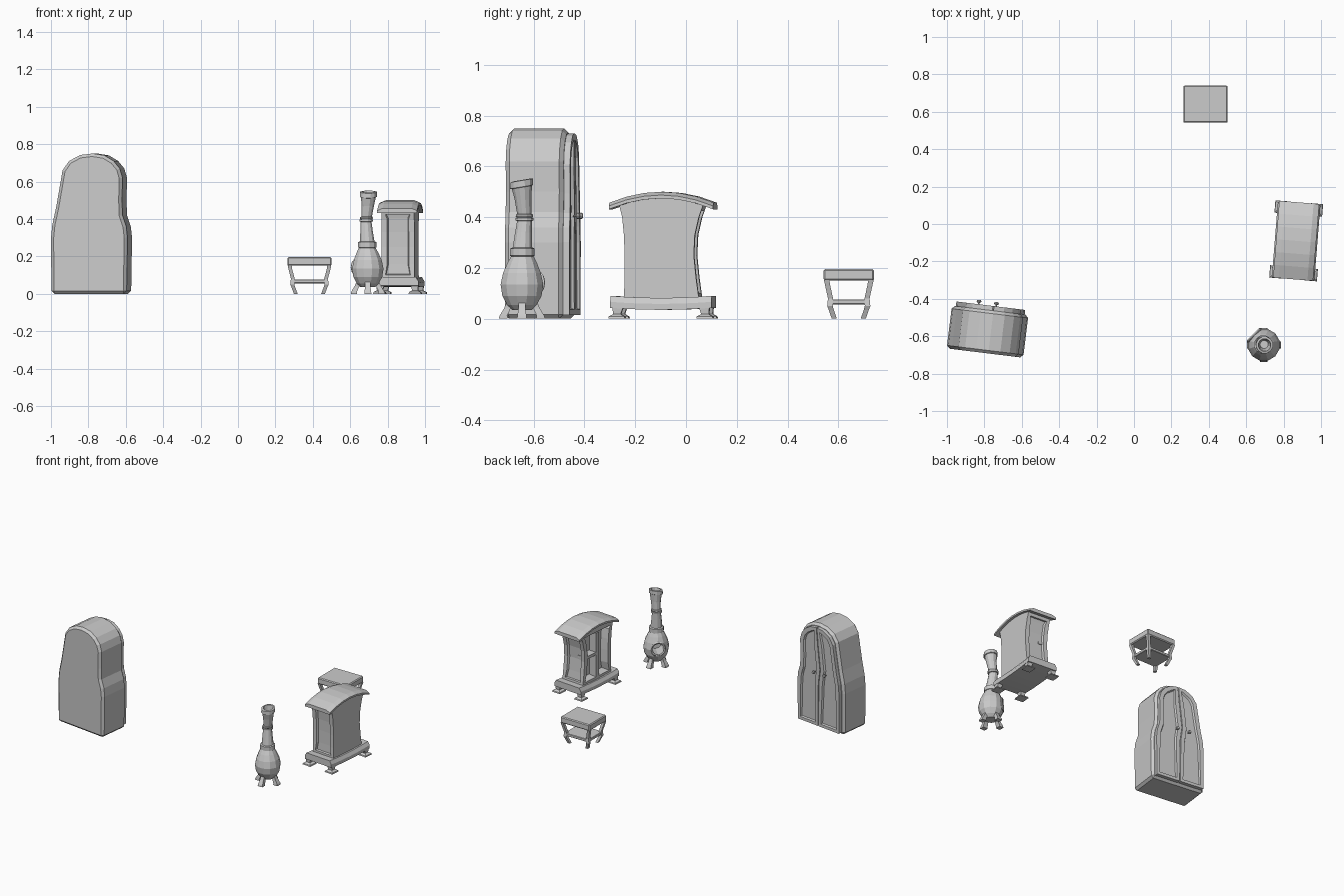
import bpy, bmesh, math
from mathutils import Matrix, Vector

if "Cube" in bpy.data.objects:
    bpy.data.objects.remove(bpy.data.objects["Cube"])

def frame(x, y, deg):
    return Matrix.Translation((x, y, 0)) @ Matrix.Rotation(math.radians(deg), 4, 'Z')

def loft_bm(rings):
    """Skin a stack of equal-length rings and cap both ends; returns bm and side faces by band."""
    bm = bmesh.new()
    vs = [[bm.verts.new(p) for p in r] for r in rings]
    n = len(rings[0])
    side = [[bm.faces.new((a[i], a[(i + 1) % n], b[(i + 1) % n], b[i])) for i in range(n)]
            for a, b in zip(vs, vs[1:])]
    caps = [bm.faces.new(vs[0]), bm.faces.new(vs[-1])]
    bmesh.ops.recalc_face_normals(bm, faces=bm.faces)
    return bm, side, caps

def finish(bm, name, M, bevel=0):
    me = bpy.data.meshes.new(name)
    bm.to_mesh(me)
    bm.free()
    ob = bpy.data.objects.new(name, me)
    ob.matrix_world = M
    bpy.context.collection.objects.link(ob)
    if bevel:
        m = ob.modifiers.new("bevel", 'BEVEL')
        m.width, m.segments, m.limit_method = bevel, 1, 'ANGLE'
        m.angle_limit = math.radians(40)
    return ob

def loft(name, rings, M, bevel=0):
    return finish(loft_bm(rings)[0], name, M, bevel)

def rect(x, y, z, hx, hy):
    return [(x - hx, y - hy, z), (x + hx, y - hy, z), (x + hx, y + hy, z), (x - hx, y + hy, z)]

def box(name, c, h, M, bevel=0):
    return loft(name, [rect(c[0], c[1], c[2] + s * h[2], h[0], h[1]) for s in (-1, 1)], M, bevel)

# ---------------- wardrobe ----------------
W = frame(-0.782, -0.576, -7)
left = [(-.205, 0), (-.207, .3), (-.2, .37), (-.18, .46), (-.145, .66), (-.11, .71), (-.05, .742), (.017, .75)]
right = [(.2, 0), (.205, .3), (.198, .36), (.178, .42), (.175, .5), (.178, .62), (.163, .67), (.13, .71), (.08, .74)]
outline = left + right[::-1]
loft("wardrobe_body", [[(x, y, z) for x, z in outline] for y in (-.115, .115)], W, .016)

split = [(0, .735), (.002, .6), (-.018, .43), (-.004, .33), (0, .015)]
def door(name, side, gap, pts):
    edge = [(.005 + (x - .005) * .9, .015 + z * .955) for x, z in pts]
    mid = [(x + gap, z) for x, z in split[1:]]
    poly = edge + [(.014 + gap, .73)] + mid
    bm, _, caps = loft_bm([[(x, y, z) for x, z in poly] for y in (.105, .14)])
    bmesh.ops.inset_region(bm, faces=[caps[1]], thickness=.008, depth=0)
    bmesh.ops.inset_region(bm, faces=[caps[1]], thickness=.022, depth=0)
    bmesh.ops.inset_region(bm, faces=[caps[1]], thickness=.007, depth=-.012)
    finish(bm, name, W)
door("left_door", -1, -.003, left[:-1])
door("right_door", 1, .003, right)

for x in (-.066, .028):
    knob = [(.004, .135), (.004, .148), (.011, .15), (.013, .156), (.009, .163)]
    loft("door_knob", [[(x + r * math.cos(a * math.pi / 4), y, .405 + r * math.sin(a * math.pi / 4))
                        for a in range(8)] for r, y in knob], W)

# ---------------- arched cabinet ----------------
C = frame(0.867, -0.09, -4.6)
prof = [(.08, -.148, .148), (.16, -.145, .137), (.25, -.145, .128), (.33, -.148, .132),
        (.40, -.155, .148), (.445, -.166, .164)]
bm, side, caps = loft_bm([rect(0, (a + b) / 2, z, .088, (b - a) / 2) for z, a, b in prof])
for i, thick, depth in ((0, .03, -.014), (2, .03, -.014), (3, .03, -.06)):
    fs = [band[i] for band in side]
    bmesh.ops.inset_region(bm, faces=fs, thickness=thick, depth=0)
    bmesh.ops.inset_region(bm, faces=fs, thickness=.006, depth=depth)
# raise the body top into the arch
top = bmesh.ops.extrude_face_region(bm, geom=[caps[1]])
tv = [v for v in top['geom'] if isinstance(v, bmesh.types.BMVert)]
for v in tv:
    v.co.y *= .35
    v.co.z = .48
bm.faces.remove(caps[1]) if caps[1].is_valid else None
finish(bm, "cabinet_body", C)
box("front_divider", (-.06, -.005, .26), (.028, .014, .16), C)
box("cabinet_shelf", (-.055, .06, .27), (.03, .06, .01), C)

def slab(name, hy, w, cham, z0, thick, rise):
    """Bowed slab with chamfered long edges."""
    rings = []
    for k in range(7):
        t = -1 + k / 3
        zt = z0 + rise * (1 - t * t)
        zb = zt - thick
        rings.append([(-w, t * hy, zb), (-w, t * hy, zt - thick * .5), (-w + cham, t * hy, zt),
                      (w - cham, t * hy, zt), (w, t * hy, zt - thick * .5), (w, t * hy, zb)])
    loft(name, rings, C)
slab("cabinet_roof", .206, .107, .03, .457, .026, .043)
slab("cabinet_base", .2, .114, .014, .09, .047, -.008)
for sx in (-1, 1):
    for sy in (-1, 1):
        x, y = sx * .095, sy * .174
        loft("cabinet_foot", [rect(x + sx * d, y + sy * d, z, h, h) for z, h, d in
                              ((0, .033, 0), (.009, .031, 0), (.018, .015, 0), (.05, .022, -.004))], C)

# ---------------- clay chimney stove ----------------
P = frame(0.694, -0.646, 0)
pot = [(0, 0, .035, .04), (0, 0, .055, .06), (0, 0, .09, .08), (0, 0, .135, .087), (0, 0, .18, .077),
       (-.002, .001, .22, .06), (-.003, .002, .246, .046), (-.003, .002, .248, .05), (-.003, .002, .276, .05),
       (-.003, .002, .28, .04), (-.007, .006, .34, .034), (-.009, .01, .385, .03), (-.009, .01, .387, .037),
       (-.009, .01, .396, .037), (-.008, .01, .398, .032), (-.008, .01, .404, .036), (-.007, .01, .411, .034),
       (-.006, .009, .413, .029), (0, .004, .47, .034), (.003, 0, .518, .041), (.003, -.001, .52, .047),
       (.004, -.001, .545, .046), (.004, -.001, .547, .034), (.002, .002, .48, .022)]
N = 12
def circle(cx, cy, z, r):
    k = .17 if z > .5 else .0
    return [(cx + r * math.cos(a), cy + r * math.sin(a), z + k * r * math.sin(a) - .1 * k * r)
            for a in (math.tau * (i + .5) / N for i in range(N))]
body = loft("stove_pot", [circle(*p) for p in pot], P)
# round fire opening facing the back left
facing = Vector((-1, 1, 0)).normalized()
R = P @ Matrix.Translation((0, 0, .142)) @ facing.to_track_quat('Z', 'Y').to_matrix().to_4x4()
cutter = loft("opening_cutter", [[(.043 * math.cos(math.tau * i / 12), .043 * math.sin(math.tau * i / 12), z)
                                  for i in range(12)] for z in (-.03, .15)], R)
cutter.hide_render = True
cutter.hide_viewport = False
cutter.display_type = 'WIRE'
b = body.modifiers.new("opening", 'BOOLEAN')
b.operation, b.object, b.solver = 'DIFFERENCE', cutter, 'EXACT'
bpy.ops.mesh.primitive_torus_add(major_segments=12, minor_segments=5, major_radius=.046, minor_radius=.008)
rim = bpy.context.object
rim.name = "opening_rim"
rim.matrix_world = R @ Matrix.Translation((0, 0, .073))
# splayed feet
for k in range(4):
    F = P @ Matrix.Rotation(k * math.pi / 2, 4, 'Z')
    loft("stove_foot", [rect(x, 0, z, hx, hy) for x, z, hx, hy in
                        ((.074, 0, .017, .019), (.073, .012, .015, .018), (.058, .04, .013, .014),
                         (.042, .07, .016, .014))], F)

# ---------------- stool ----------------
S = frame(0.382, 0.641, 0)
box("stool_top", (0, 0, .173), (.118, .099, .023), S, .006)
box("stool_shelf", (0, 0, .066), (.098, .082, .01), S, .003)
for sx in (-1, 1):
    for sy in (-1, 1):
        path = [(.106, .087, .152, .011), (.103, .084, .135, .01), (.089, .072, .08, .01),
                (.092, .074, .05, .011), (.086, .069, .035, .01), (.073, .057, 0, .01)]
        loft("stool_leg", [rect(sx * x, sy * y, z, h, h) for x, y, z, h in path], S)
